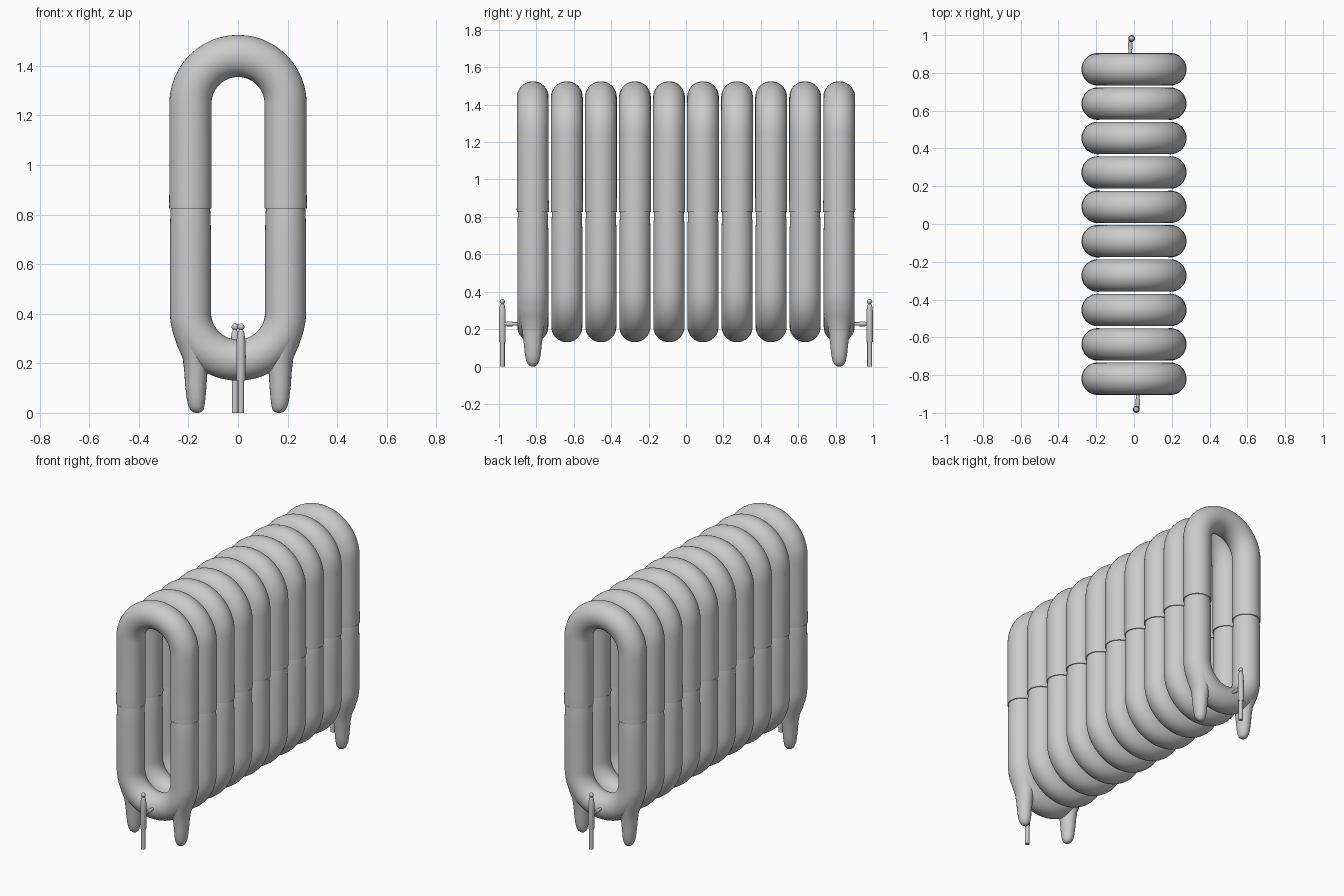
import bpy, bmesh
from math import sin, cos, pi

if "Cube" in bpy.data.objects:
    bpy.data.objects.remove(bpy.data.objects["Cube"])

CX, TOP_Z, LOW_Z = 0.192, 1.248, 0.405
PITCH, COUNT = 0.182, 10


def make_object(name, bm, loc=(0, 0, 0), rot=0.0):
    bmesh.ops.recalc_face_normals(bm, faces=bm.faces)
    mesh = bpy.data.meshes.new(name)
    bm.to_mesh(mesh)
    bm.free()
    return place(name, mesh, loc, rot)


def place(name, mesh, loc, rot=0.0):
    ob = bpy.data.objects.new(name, mesh)
    bpy.context.collection.objects.link(ob)
    ob.location = loc
    ob.rotation_euler.z = rot
    return ob


def smooth(ob, angle=0.7):
    bpy.ops.object.select_all(action='DESELECT')
    ob.select_set(True)
    bpy.context.view_layer.objects.active = ob
    bpy.ops.object.shade_smooth_by_angle(angle=angle)


def skin(bm, rings, closed=False):
    # join rings of coordinates into a surface
    vr = [[bm.verts.new(p) for p in r] for r in rings]
    n = len(vr[0])
    for i in range(len(vr) if closed else len(vr) - 1):
        a, b = vr[i], vr[(i + 1) % len(vr)]
        for k in range(n):
            bm.faces.new((a[k], a[(k + 1) % n], b[(k + 1) % n], b[k]))
    if not closed:
        bm.faces.new(vr[0])
        bm.faces.new(vr[-1])


def turned(name, profile, loc, rot=0.0, along_y=False, seg=20):
    # lathe from (radius, height) pairs
    rings = []
    for r, h in profile:
        ring = []
        for k in range(seg):
            a = 2 * pi * k / seg
            u, v = r * cos(a), r * sin(a)
            ring.append((u, h, v) if along_y else (u, v, h))
        rings.append(ring)
    bm = bmesh.new()
    skin(bm, rings)
    ob = make_object(name, bm, loc, rot)
    smooth(ob)
    return ob


# Radiator section: closed loop of tube with a stepped joint halfway up
ARC, SEG = 24, 36
side = [(0.405, .083), (0.62, .083), (0.72, .083), (0.78, .0815), (0.815, .080),
        (0.825, .079), (0.825, .0855), (0.84, .086), (0.9, .085), (1.05, .085)]
path = [(CX, z, 0.0, r) for z, r in side]
for i in range(ARC + 1):
    a = pi * i / ARC
    path.append((CX * cos(a), TOP_Z + CX * sin(a), a, .085))
path += [(-CX, z, pi, r) for z, r in reversed(side)]
for i in range(1, ARC):
    a = pi + pi * i / ARC
    path.append((CX * cos(a), LOW_Z + CX * sin(a), a, .083))
rings = []
for x, z, a, r in path:
    rings.append([(x + r * cos(t) * cos(a), r * sin(t), z + r * cos(t) * sin(a))
                  for t in (2 * pi * k / SEG for k in range(SEG))])
bm = bmesh.new()
skin(bm, rings, closed=True)
ys = [(i - (COUNT - 1) / 2) * PITCH for i in range(COUNT)]
section = make_object("radiator_section_1", bm, (0, ys[0], 0))
smooth(section)
for i in range(1, COUNT):
    place(f"radiator_section_{i + 1}", section.data, (0, ys[i], 0))

# Feet: tapering lofts blended into the end sections (z, centre x, half x, half y)
foot = [(.43, .192, .078, .078), (.37, .190, .0815, .082), (.32, .184, .078, .080),
        (.27, .177, .068, .072), (.22, .171, .052, .062), (.17, .170, .047, .054),
        (.11, .170, .043, .047), (.06, .169, .038, .042), (.03, .168, .033, .035),
        (.012, .166, .026, .026), (.003, .165, .016, .015), (0, .165, .006, .006)]
for sx, sn in ((-1, "left"), (1, "right")):
    for y, yn in ((ys[0], "front"), (ys[-1], "back")):
        bm = bmesh.new()
        skin(bm, [[(sx * (c + rx * cos(t)), ry * sin(t), z)
                   for t in (2 * pi * k / 24 for k in range(24))]
                  for z, c, rx, ry in foot])
        smooth(make_object(f"foot_{yn}_{sn}", bm, (0, y, 0)), 1.2)

# Valves: riser pipe, body, cap ball and a connector into the end section
for s, yn in ((1, "front"), (-1, "back")):
    rot = 0 if s == 1 else pi
    base = (s * 0.012, -s * 0.982, 0)
    turned(f"riser_pipe_{yn}", [(.013, 0), (.013, .14)], base, rot)
    turned(f"valve_body_{yn}",
           [(.017, .13), (.018, .135), (.018, .27), (.017, .30), (.013, .325),
            (.008, .335), (.008, .342)], base, rot)
    ball = [(max(.001, .014 * sin(pi * i / 10)), .347 - .014 * cos(pi * i / 10))
            for i in range(11)]
    turned(f"valve_cap_{yn}", ball, base, rot)
    turned(f"connector_{yn}",
           [(.008, 0), (.008, .025), (.013, .025), (.013, .055), (.009, .055),
            (.009, .11)], (s * 0.02, -s * 0.982, 0.228), rot, along_y=True)
